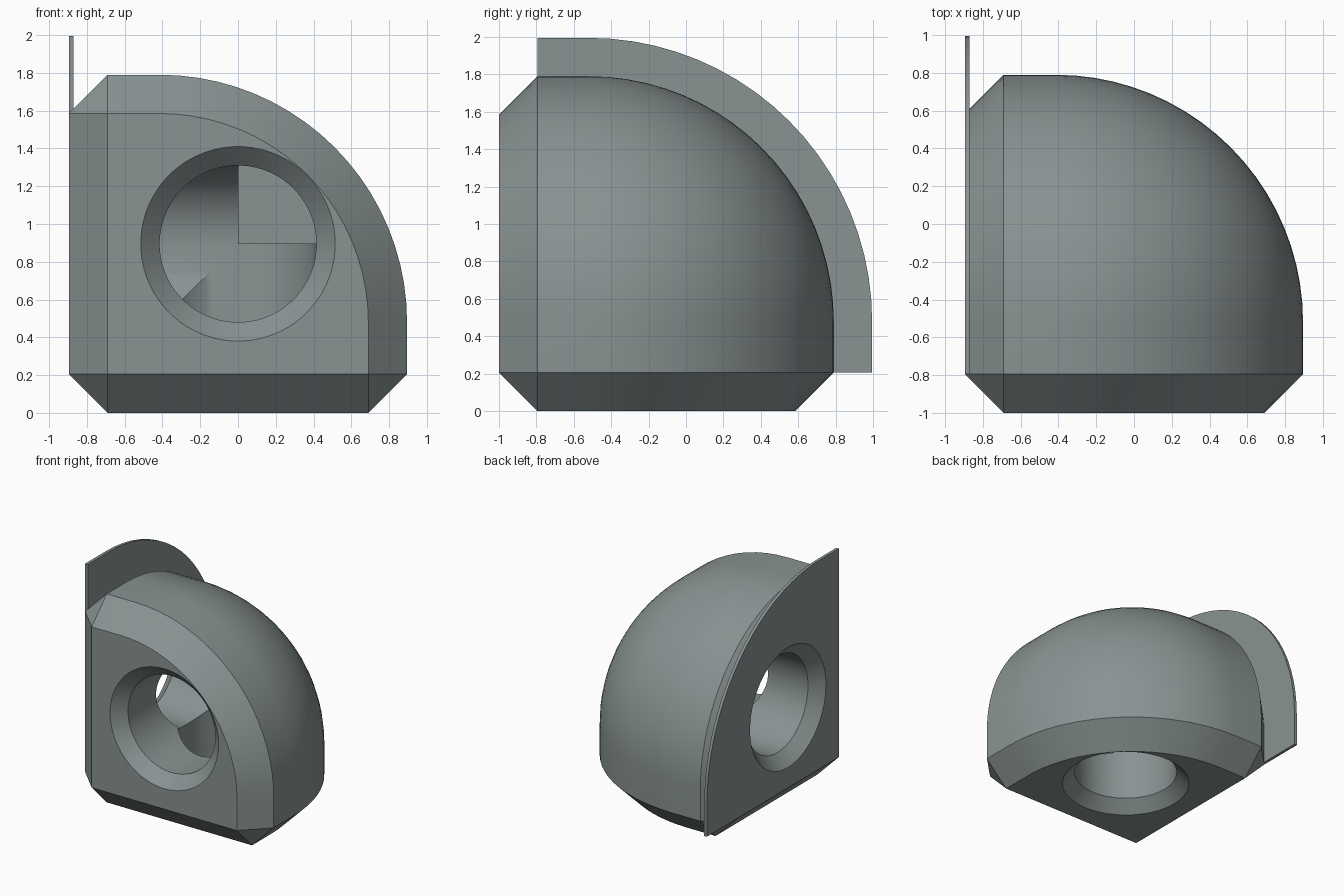
import bpy, bmesh, math
from mathutils import Matrix, Vector

if "Cube" in bpy.data.objects:
    bpy.data.objects.remove(bpy.data.objects["Cube"])

C = 0.205          # chamfer size
M = 0.48           # centre of the rounded outline, measured from the corner
R = 1.31           # outline radius
HOLE, SINK = 0.415, 0.515
MID = 0.895        # hole axis position and hole depth
ORIGIN = Vector((-0.895, -1.0, 0.0))
N = 20             # segments per quarter arc

grey = bpy.data.materials.new("slate_grey")
grey.diffuse_color = (0.25, 0.29, 0.29, 1)
grey.use_nodes = True
grey.node_tree.nodes["Principled BSDF"].inputs["Base Color"].default_value = grey.diffuse_color


def finish(bm, name):
    bmesh.ops.recalc_face_normals(bm, faces=bm.faces)
    mesh = bpy.data.meshes.new(name)
    bm.to_mesh(mesh)
    bm.free()
    mesh.materials.append(grey)
    obj = bpy.data.objects.new(name, mesh)
    bpy.context.collection.objects.link(obj)
    return obj


def shade(obj):
    bpy.ops.object.select_all(action='DESELECT')
    bpy.context.view_layer.objects.active = obj
    obj.select_set(True)
    bpy.ops.object.shade_smooth_by_angle(angle=math.radians(25))


def arc(radius):
    """Quarter outline with straight ends down to the chamfer."""
    pts = [(M + radius * math.cos(a), M + radius * math.sin(a))
           for a in (math.pi / 2 * i / N for i in range(N + 1))]
    return [(M + radius, C)] + pts + [(C, M + radius)]


def turn(axis, depth, a, b):
    """Place a point at a depth along one axis and (a, b) on the other two."""
    p = [0, 0, 0]
    p[axis], p[(axis + 1) % 3], p[(axis + 2) % 3] = depth, a, b
    return ORIGIN + Vector(p)


# Corner body: rounded octant and three flat chamfered faces
bm = bmesh.new()
for i in range(N + 1):
    lat = math.pi / 2 * i / N
    for j in range(N + 1):
        lon = math.pi / 2 * j / N
        p = (M + R * math.cos(lat) * math.cos(lon),
             M + R * math.cos(lat) * math.sin(lon),
             M + R * math.sin(lat))
        bm.verts.new(ORIGIN + Vector(p))
for axis in range(3):
    for a, b in arc(R):
        bm.verts.new(turn(axis, C, a, b))
    for a, b in arc(R - C) + [(C, C)]:
        bm.verts.new(turn(axis, 0, a, b))
bmesh.ops.remove_doubles(bm, verts=bm.verts, dist=1e-4)
hull = bmesh.ops.convex_hull(bm, input=bm.verts)
extra = {g for g in hull["geom_interior"] + hull["geom_unused"]
         if isinstance(g, bmesh.types.BMVert)}
bmesh.ops.delete(bm, geom=list(extra), context='VERTS')
bmesh.ops.dissolve_limit(bm, angle_limit=math.radians(0.1),
                         verts=bm.verts, edges=bm.edges)
body = finish(bm, "corner_body")

# Countersunk blind holes, one per flat face, meeting in the middle
SEG = 64
for axis in range(3):
    bm = bmesh.new()
    rings = []
    for depth, r in ((-0.05, SINK + 0.05), (SINK - HOLE, HOLE), (MID, HOLE)):
        rings.append([bm.verts.new(turn(axis, depth,
                                        MID + r * math.cos(2 * math.pi * (k + 0.5) / SEG),
                                        MID + r * math.sin(2 * math.pi * (k + 0.5) / SEG)))
                      for k in range(SEG)])
    for lo, hi in zip(rings, rings[1:]):
        for k in range(SEG):
            n = (k + 1) % SEG
            bm.faces.new((lo[k], lo[n], hi[n], hi[k]))
    bm.faces.new(rings[0])
    bm.faces.new(rings[-1])
    cutter = finish(bm, "hole_cutter")
    cutter.hide_render = True
    mod = body.modifiers.new("hole", 'BOOLEAN')
    mod.operation = 'DIFFERENCE'
    mod.solver = 'EXACT'
    mod.object = cutter
    bpy.context.view_layer.objects.active = body
    bpy.ops.object.modifier_apply(modifier=mod.name)
    bpy.data.objects.remove(cutter)
shade(body)

# Thin brim around the rounded edge of the left face
bm = bmesh.new()
outline = arc(R + C) + arc(R - C)[::-1]
face = bm.faces.new([bm.verts.new(turn(0, 0, a, b)) for a, b in outline])
ext = bmesh.ops.extrude_face_region(bm, geom=[face])
bmesh.ops.translate(bm, vec=(0.025, 0, 0),
                    verts=[g for g in ext["geom"] if isinstance(g, bmesh.types.BMVert)])
shade(finish(bm, "side_brim"))
